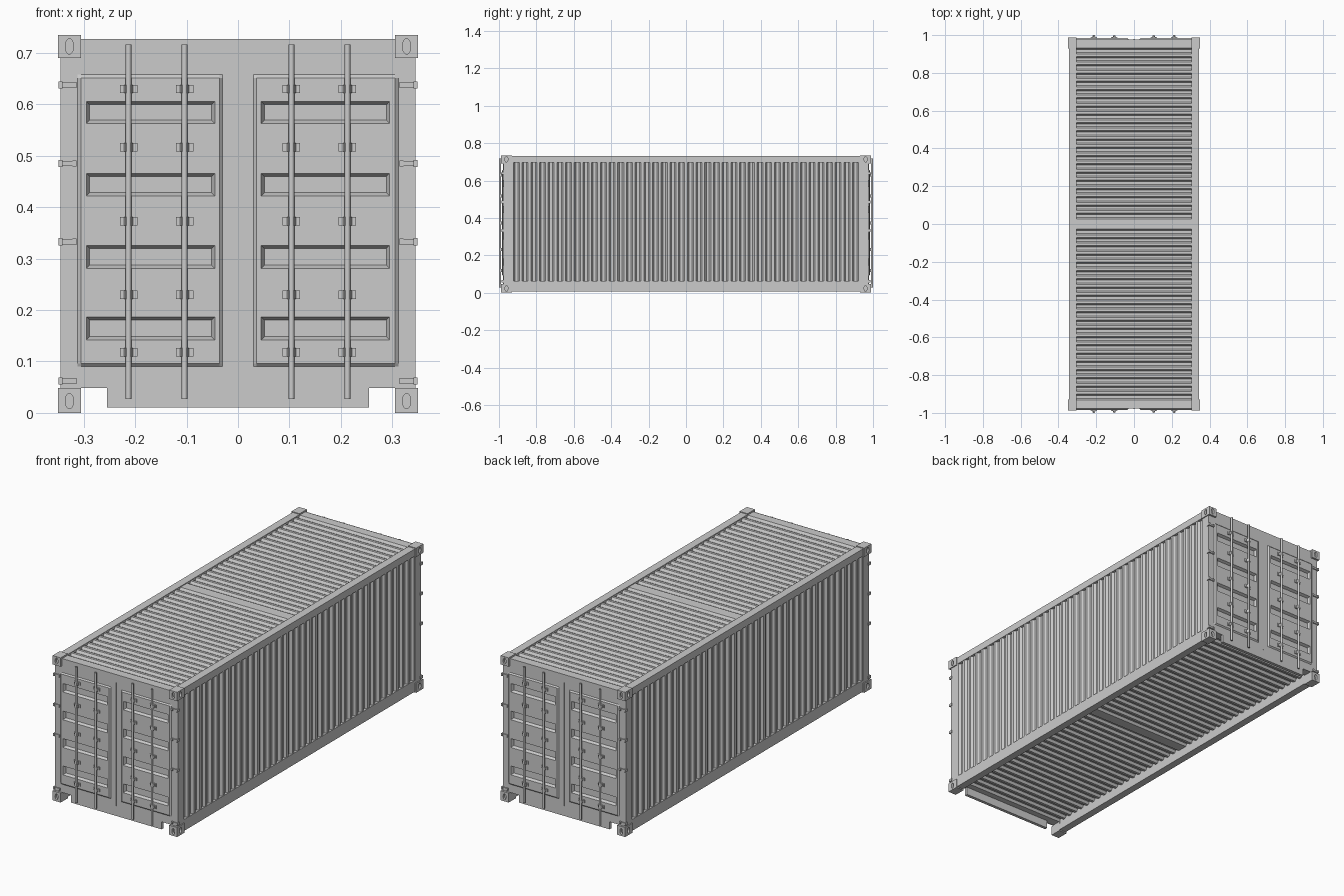
import bpy, bmesh, math
from mathutils import Vector, Matrix

if "Cube" in bpy.data.objects:
    bpy.data.objects.remove(bpy.data.objects["Cube"])


def add_object(name, bm, mx=True, my=True, cutter=None, smooth=False):
    """Turn a bmesh (modelled in the +x +y quarter) into a mirrored object."""
    mesh = bpy.data.meshes.new(name)
    bm.to_mesh(mesh)
    bm.free()
    ob = bpy.data.objects.new(name, mesh)
    bpy.context.collection.objects.link(ob)
    if cutter:
        cut = ob.modifiers.new("holes", 'BOOLEAN')
        cut.operation, cut.solver, cut.object = 'DIFFERENCE', 'EXACT', cutter
    if mx or my:
        mir = ob.modifiers.new("mirror", 'MIRROR')
        mir.use_axis = (mx, my, False)
        mir.merge_threshold = 0.0001
    if smooth:
        bpy.ops.object.select_all(action='DESELECT')
        ob.select_set(True)
        bpy.context.view_layer.objects.active = ob
        bpy.ops.object.shade_smooth_by_angle(angle=math.radians(50))
    return ob


def box(bm, x0, x1, y0, y1, z0, z1):
    m = Matrix.Translation(((x0 + x1) / 2, (y0 + y1) / 2, (z0 + z1) / 2))
    bmesh.ops.create_cube(bm, size=1, matrix=m @ Matrix.Diagonal((x1 - x0, y1 - y0, z1 - z0, 1)))


def box_object(name, *dims, **kw):
    bm = bmesh.new()
    box(bm, *dims)
    return add_object(name, bm, **kw)


def face_towards(bm, direction):
    """Make an open sheet face the given way."""
    bm.normal_update()
    if sum((f.normal for f in bm.faces), Vector()).dot(Vector(direction)) < 0:
        bmesh.ops.reverse_faces(bm, faces=bm.faces[:])


def corrugated(name, start, end, count, place, direction):
    """Sheet of trapezoid grooves along y; place(y, dip) gives the two edge points."""
    p = (end - start) / count
    prof = [(0, 0)]
    for i in range(count):
        s = start + i * p
        prof += [(s + 0.15 * p, 0), (s + 0.33 * p, 1), (s + 0.67 * p, 1), (s + 0.85 * p, 0)]
    prof.append((end, 0))
    bm = bmesh.new()
    rows = [[bm.verts.new(c) for c in place(y, d)] for y, d in prof]
    for a, b in zip(rows, rows[1:]):
        bm.faces.new((a[0], a[1], b[1], b[0]))
    face_towards(bm, direction)
    return add_object(name, bm)


# Corrugated skins
DIP = 0.012
corrugated("roof_sheet", 0.02, 0.938, 21,
           lambda y, d: ((0, y, 0.727 - DIP * d), (0.306, y, 0.727 - DIP * d)), (0, 0, 1))
corrugated("floor_sheet", 0.02, 0.938, 21,
           lambda y, d: ((0, y, 0.05 + DIP * d), (0.31, y, 0.05 + DIP * d)), (0, 0, -1))
corrugated("side_sheet", 0.0, 0.93, 20,
           lambda y, d: ((0.343 - DIP * d, y, 0.06), (0.343 - DIP * d, y, 0.70)), (1, 0, 0))

# Frame
box_object("top_side_rail", 0.305, 0.345, -0.94, 0.94, 0.695, 0.731, my=False)
box_object("bottom_side_rail", 0.307, 0.345, -0.94, 0.94, 0.006, 0.064, my=False)
box_object("corner_post", 0.305, 0.345, 0.928, 0.976, 0.04, 0.70)
box_object("door_header", -0.31, 0.31, 0.937, 0.976, 0.695, 0.727, mx=False)
box_object("floor_end_beam", -0.31, 0.31, 0.937, 0.976, 0.05, 0.09, mx=False)
box_object("door_sill", -0.255, 0.255, 0.962, 0.978, 0.01, 0.052, mx=False)

# Corner castings with oval holes
holes = bmesh.new()
for z in (0.713, 0.023):
    for centre, axis in (((0.328, 0.988, z), 'X'), ((0.35, 0.960, z), 'Y')):
        scale = (0.008, 0.015) if axis == 'X' else (0.015, 0.008)
        m = (Matrix.Translation(centre) @ Matrix.Rotation(math.pi / 2, 4, axis)
             @ Matrix.Diagonal((*scale, 1, 1)))
        bmesh.ops.create_cone(holes, cap_ends=True, segments=20, radius1=1, radius2=1,
                              depth=0.024, matrix=m)
cutter = add_object("casting_hole_cutter", holes, mx=False, my=False)
cutter.hide_render = True
cutter.hide_set(True)
bm = bmesh.new()
box(bm, 0.305, 0.35, 0.93, 0.988, 0.69, 0.735)
box(bm, 0.305, 0.35, 0.93, 0.988, 0.0, 0.048)
add_object("corner_casting", bm, cutter=cutter)

# Door leaf: raised field with four tapered recesses
BASE, RAISED = 0.978, 0.984
xs = [0, 0.030, 0.036, 0.045, 0.295, 0.305, 0.312, 0.344]
recess = [(0.142, 0.187), (0.281, 0.326), (0.422, 0.466), (0.563, 0.606)]
zs = [0.048, 0.090, 0.096] + [z for r in recess for z in r] + [0.652, 0.658, 0.727]
bm = bmesh.new()
grid = [[bm.verts.new((x, RAISED if 0.033 < x < 0.308 and 0.093 < z < 0.655 else BASE, z))
         for x in xs] for z in zs]
windows = []
for j in range(len(zs) - 1):
    for i in range(len(xs) - 1):
        f = bm.faces.new((grid[j][i], grid[j + 1][i], grid[j + 1][i + 1], grid[j][i + 1]))
        if i == 3 and any(abs(zs[j] - r[0]) < 1e-6 for r in recess):
            windows.append(f)
face_towards(bm, (0, 1, 0))
bmesh.ops.inset_individual(bm, faces=windows, thickness=0.009, depth=-0.014)
add_object("door_leaf", bm)
box_object("door_seam", -0.0014, 0.0014, 0.975, 0.9795, 0.06, 0.687, mx=False)

# Locking rods and their brackets
ROD_X = (0.104, 0.213)
bm = bmesh.new()
for x in ROD_X:
    bmesh.ops.create_cone(bm, cap_ends=True, segments=12, radius1=0.0055, radius2=0.0055,
                          depth=0.69, matrix=Matrix.Translation((x, 0.9945, 0.372)))
add_object("locking_rod", bm, smooth=True)

bm = bmesh.new()
outline = [(-0.017, 0.980), (-0.017, 0.988), (-0.009, 0.988), (-0.006, 0.998),
           (0.006, 0.998), (0.009, 0.988), (0.017, 0.988), (0.017, 0.980)]
for x in ROD_X:
    for z in (0.118, 0.230, 0.373, 0.517, 0.630):
        f = bm.faces.new([bm.verts.new((x + u, y, z - 0.008)) for u, y in outline])
        ext = bmesh.ops.extrude_face_region(bm, geom=[f], use_keep_orig=True)
        bmesh.ops.translate(bm, vec=(0, 0, 0.016),
                            verts=[v for v in ext["geom"] if isinstance(v, bmesh.types.BMVert)])
        for s in (-1, 1):
            box(bm, x + s * 0.013 - 0.002, x + s * 0.013 + 0.002, 0.986, 0.990, z - 0.004, z + 0.004)
bmesh.ops.recalc_face_normals(bm, faces=bm.faces[:])
add_object("rod_bracket", bm)

# Hinges
bm = bmesh.new()
for z in (0.062, 0.333, 0.485, 0.638):
    box(bm, 0.314, 0.322, 0.974, 0.985, z - 0.006, z + 0.006)
    box(bm, 0.322, 0.342, 0.974, 0.983, z - 0.005, z + 0.005)
    box(bm, 0.341, 0.349, 0.968, 0.986, z - 0.007, z + 0.007)
add_object("door_hinge", bm)
